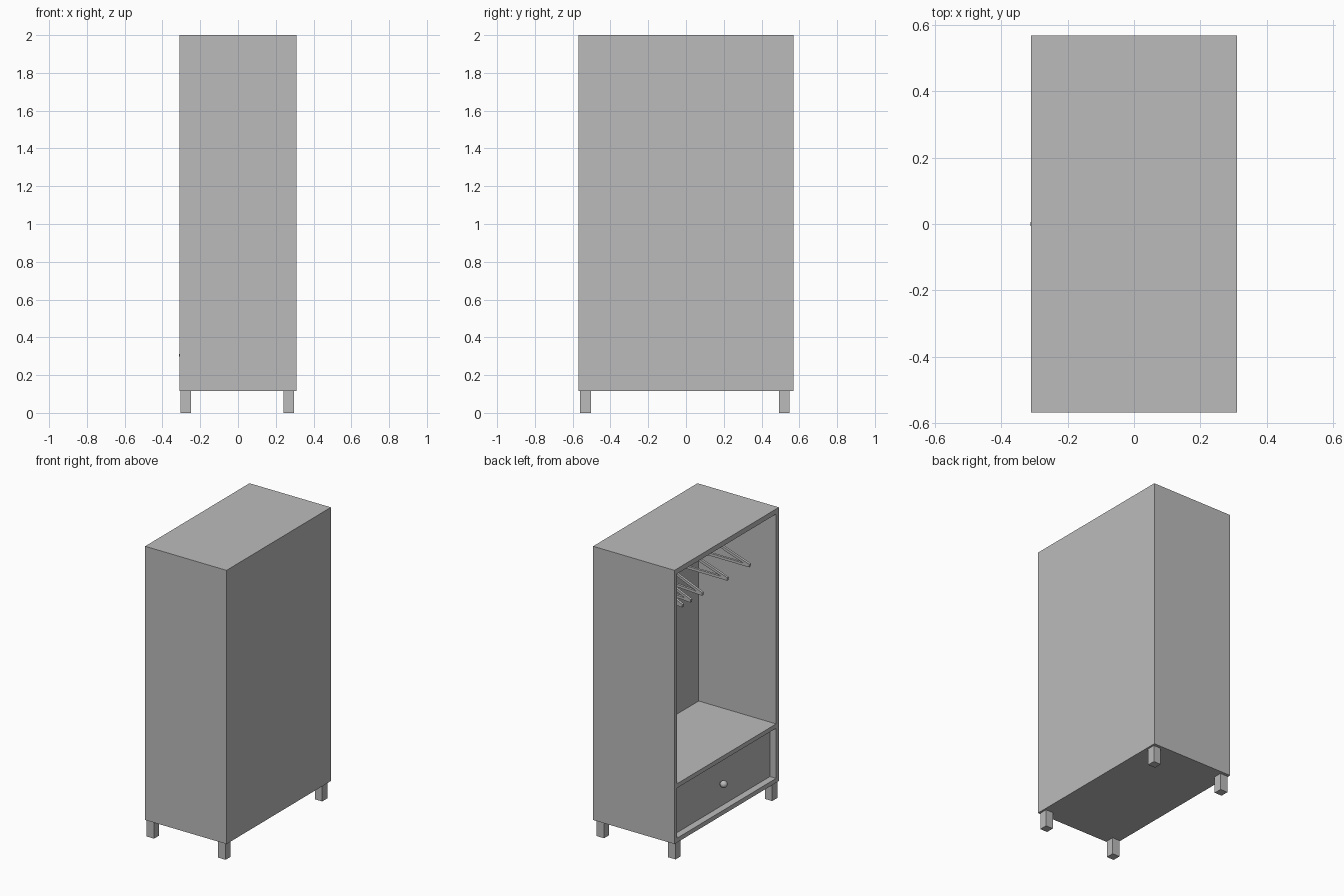
import bpy
import math
from mathutils import Vector, Matrix

if "Cube" in bpy.data.objects:
    bpy.data.objects.remove(bpy.data.objects["Cube"], do_unlink=True)

grey = bpy.data.materials.new("plain_grey")
grey.use_nodes = True
colour = (0.5, 0.5, 0.5, 1)
grey.diffuse_color = colour
grey.node_tree.nodes["Principled BSDF"].inputs["Base Color"].default_value = colour


def finish(name):
    ob = bpy.context.object
    ob.name = name
    ob.data.materials.append(grey)
    return ob


def box(name, x, y, z):
    """Box given as (low, high) ranges on each axis."""
    bpy.ops.mesh.primitive_cube_add(size=1)
    ob = finish(name)
    size = [b - a for a, b in (x, y, z)]
    mid = [(a + b) / 2 for a, b in (x, y, z)]
    ob.data.transform(Matrix.Translation(mid) @ Matrix.Diagonal((*size, 1)))
    return ob


def rod(name, a, b, radius, sides=16):
    """Round bar between two points."""
    a, b = Vector(a), Vector(b)
    bpy.ops.mesh.primitive_cylinder_add(vertices=sides, radius=radius, depth=(b - a).length)
    ob = finish(name)
    turn = (b - a).to_track_quat("Z", "Y").to_matrix().to_4x4()
    ob.data.transform(Matrix.Translation((a + b) / 2) @ turn)
    bpy.ops.object.shade_smooth_by_angle()
    return ob


W, D, BASE, TOP, T = 0.31, 0.568, 0.115, 2.0, 0.03
IN = D - T

# Cabinet shell, open towards -x
box("top_board", (-W, W), (-D, D), (TOP - 0.035, TOP))
for side, s in (("right", -1), ("left", 1)):
    ends = sorted((s * IN, s * D))
    box(f"{side}_panel", (-W, W), ends, (BASE, TOP - 0.035))
box("bottom_board", (-W, W), (-IN, IN), (BASE, BASE + T))
box("back_panel", (W - T, W), (-IN, IN), (BASE + T, TOP - 0.035))
box("shelf", (-W, W - T), (-IN, IN), (0.49, 0.52))

# Feet
for x in (-0.304, 0.241):
    for y in (-0.56, 0.492):
        box("foot", (x, x + 0.056), (y, y + 0.056), (0, BASE))

# Drawer with its knob
FACE = -W + 0.047
box("drawer_front", (FACE, FACE + T), (-IN, IN), (BASE + T, 0.49))
rod("knob_stem", (FACE, 0, 0.305), (FACE - 0.02, 0, 0.305), 0.01)
bpy.ops.mesh.primitive_uv_sphere_add(segments=20, ring_count=12, radius=0.024,
                                     location=(-0.288, 0, 0.305))
finish("drawer_knob")
bpy.ops.object.shade_smooth_by_angle()

# Hanging rail
RAIL = 1.87
rod("hanging_rail", (0, -IN, RAIL), (0, IN, RAIL), 0.014)


def bar(name, a, b, thick=0.016):
    """Flat bar between two points in the x-z plane."""
    a, b = Vector(a), Vector(b)
    d = b - a
    ob = box(name, (-d.length / 2 - 0.006, d.length / 2 + 0.006),
             (-thick / 2, thick / 2), (-0.009, 0.009))
    turn = Matrix.Rotation(-math.atan2(d.z, d.x), 4, "Y")
    ob.data.transform(Matrix.Translation((a + b) / 2) @ turn)
    return ob


# Clothes hangers, each turned a little on the rail
for y, yaw in ((0.36, -8), (0.28, -6), (0.16, -5), (-0.09, 0), (-0.33, 0)):
    low, peak, reach = 1.675, 1.765, 0.25
    parts = [bar("hanger_crossbar", (-reach, 0, low), (reach, 0, low))]
    for s in (-1, 1):
        parts.append(bar("hanger_arm", (0, 0, peak), (s * reach, 0, low + 0.005)))
    parts.append(rod("hanger_stem", (0, 0, peak), (0, 0, RAIL - 0.02), 0.005, 8))
    bpy.ops.mesh.primitive_torus_add(major_segments=20, minor_segments=6,
                                     major_radius=0.02, minor_radius=0.005,
                                     location=(0, 0, RAIL),
                                     rotation=(math.radians(90), 0, 0))
    hook = finish("hanger_hook")
    hook.data.transform(hook.matrix_basis)
    hook.matrix_basis = Matrix.Identity(4)
    parts.append(hook)
    for p in parts:
        p.location.y = y
        p.rotation_euler.z = math.radians(yaw)
